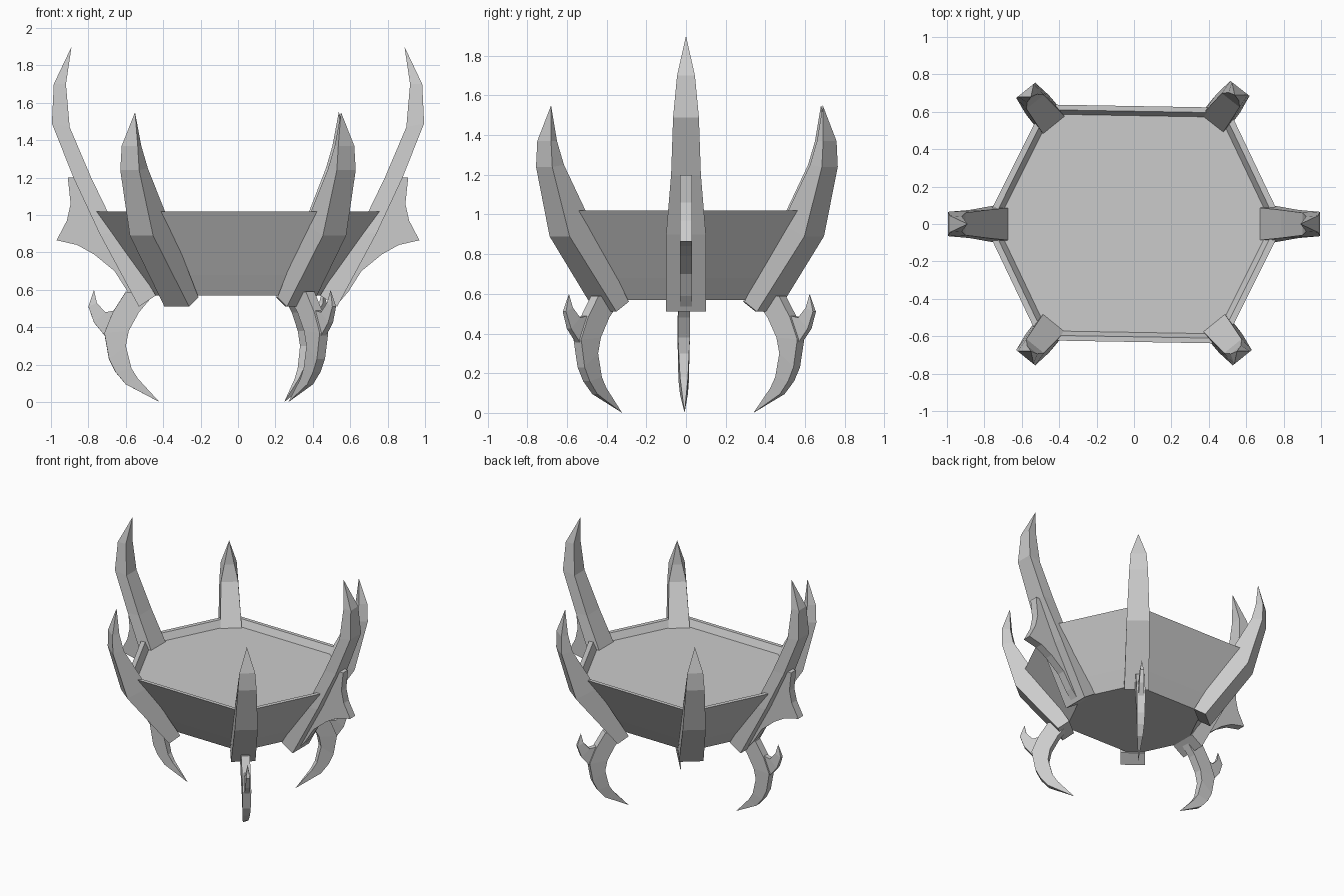
import bpy, bmesh
from math import cos, sin, radians
from mathutils import Matrix

if "Cube" in bpy.data.objects:
    bpy.data.objects.remove(bpy.data.objects["Cube"])


def finish(name, bm, angle=0):
    bmesh.ops.rotate(bm, verts=bm.verts, matrix=Matrix.Rotation(radians(angle), 3, 'Z'))
    bmesh.ops.recalc_face_normals(bm, faces=bm.faces)
    me = bpy.data.meshes.new(name)
    bm.to_mesh(me)
    bm.free()
    ob = bpy.data.objects.new(name, me)
    bpy.context.collection.objects.link(ob)
    return ob


def bridge(bm, a, b):
    for i in range(len(a)):
        j = (i + 1) % len(a)
        bm.faces.new((a[i], a[j], b[j], b[i]))


# Four-sided spike along +x; stations: outer r, outer z, inner r, inner z, outer half width, inner half width
def spike(name, stations, tips, angle):
    bm = bmesh.new()
    rings = []
    for ro, zo, ri, zi, wo, wi in stations:
        rings.append([bm.verts.new(p) for p in
                      ((ro, -wo, zo), (ro, wo, zo), (ri, wi, zi), (ri, -wi, zi))])
    bm.faces.new(rings[0])
    for a, b in zip(rings, rings[1:]):
        bridge(bm, a, b)
    tip, last = bm.verts.new((tips[0], 0, tips[1])), rings[-1]
    for i in range(4):
        bm.faces.new((last[i], last[(i + 1) % 4], tip))
    return finish(name, bm, angle)


# Thin plate from an outline in the radial plane
def plate(name, outline, half, angle):
    bm = bmesh.new()
    a = [bm.verts.new((r, -half, z)) for r, z in outline]
    b = [bm.verts.new((r, half, z)) for r, z in outline]
    bm.faces.new(a)
    bm.faces.new(b[::-1])
    bridge(bm, a, b)
    return finish(name, bm, angle)


# Six-sided bowl with rim and filled top
bm = bmesh.new()
corners = [0, 51, 127, 180, 231, 307]
rings = [[bm.verts.new((r * cos(radians(t)), r * sin(radians(t)), z)) for t in corners]
         for r, z in ((0.48, 0.57), (0.56, 0.68), (0.80, 1.02), (0.765, 1.02), (0.735, 0.97))]
for a, b in zip(rings, rings[1:]):
    bridge(bm, a, b)
bm.faces.new(rings[0])
bm.faces.new(rings[-1])
finish("bowl", bm)

# Tall side horns with barbed fins
tall = [(0.53, 0.51, 0.44, 0.57, 0.10, 0.10),
        (0.74, 0.90, 0.64, 0.90, 0.10, 0.09),
        (0.88, 1.20, 0.785, 1.20, 0.075, 0.075),
        (0.995, 1.49, 0.90, 1.47, 0.065, 0.06),
        (0.985, 1.70, 0.92, 1.70, 0.045, 0.04)]
fin = [(0.53, 0.52), (0.59, 0.59), (0.66, 0.70), (0.77, 0.79), (0.86, 0.84), (0.97, 0.865),
       (0.915, 0.97), (0.895, 1.06), (0.91, 1.20), (0.86, 1.20), (0.70, 0.88)]
for side, angle in (("right", 0), ("left", 180)):
    spike(side + "_tall_horn", tall, (0.89, 1.90), angle)
    plate(side + "_fin", fin, 0.03, angle)

# Short corner horns
short = [(0.52, 0.51, 0.44, 0.56, 0.085, 0.085),
         (0.82, 0.89, 0.67, 0.95, 0.08, 0.075),
         (0.92, 1.24, 0.84, 1.25, 0.065, 0.06),
         (0.92, 1.37, 0.865, 1.37, 0.055, 0.035)]
for name, angle in (("back_right", 52), ("back_left", 129), ("front_left", 231), ("front_right", 309)):
    spike(name + "_horn", short, (0.875, 1.55), angle)

# Claw legs with an upturned spur
leg = [(0.60, 0.59, 0.45, 0.575, 0.03, 0.03),
       (0.67, 0.48, 0.53, 0.48, 0.03, 0.03),
       (0.715, 0.37, 0.585, 0.38, 0.03, 0.03),
       (0.69, 0.23, 0.60, 0.30, 0.028, 0.026),
       (0.655, 0.16, 0.57, 0.18, 0.026, 0.02),
       (0.60, 0.095, 0.535, 0.125, 0.02, 0.014)]
spur = [(0.70, 0.34, 0.66, 0.49, 0.018, 0.018),
        (0.77, 0.425, 0.71, 0.48, 0.017, 0.017),
        (0.80, 0.51, 0.755, 0.53, 0.013, 0.013)]
for name, angle in (("left", 181), ("back_right", 54), ("front_right", 310)):
    spike(name + "_leg", leg, (0.42, 0.0), angle)
    spike(name + "_leg_spur", spur, (0.77, 0.60), angle)
